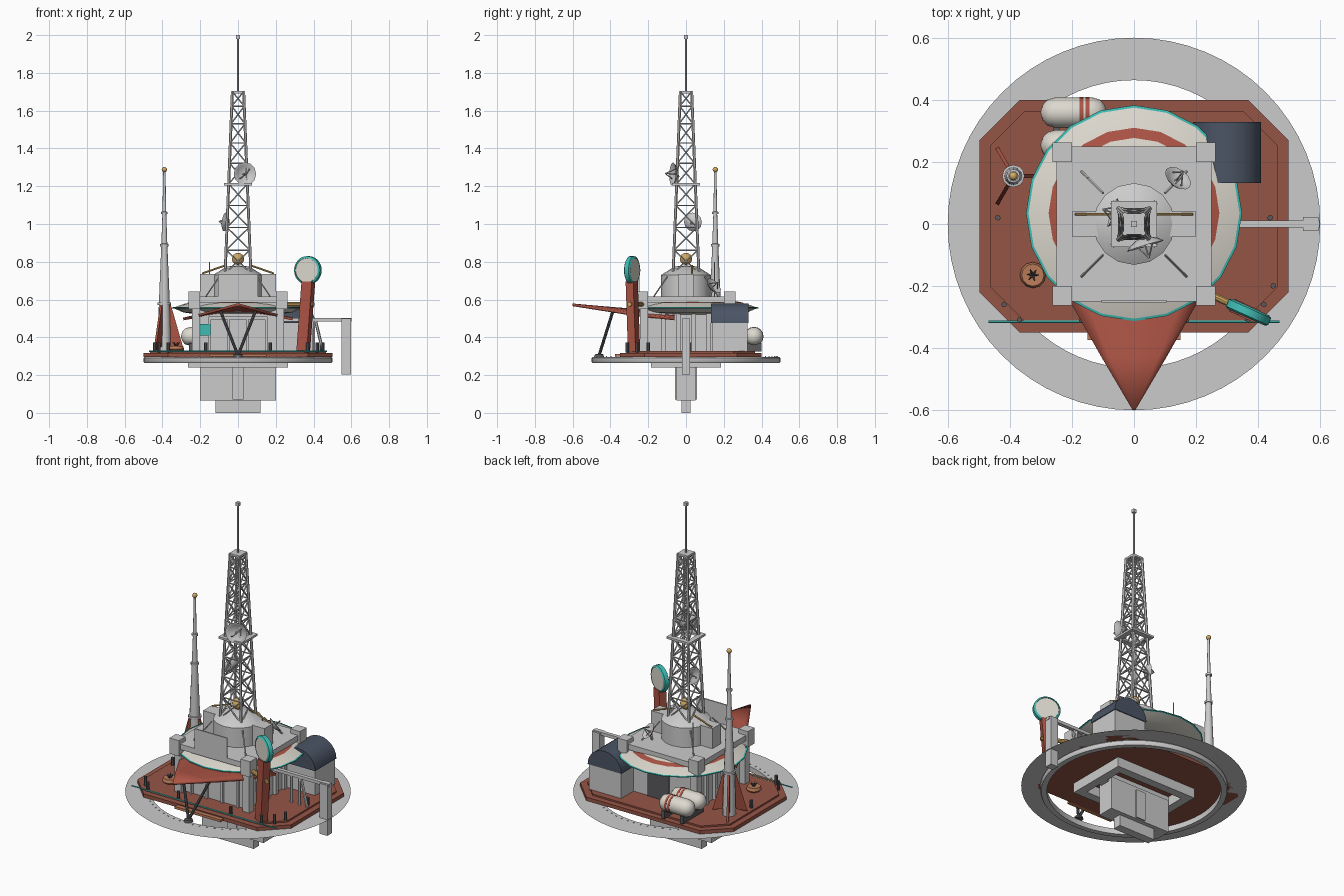
import bpy, bmesh, math
from mathutils import Vector, Matrix

if "Cube" in bpy.data.objects:
    bpy.data.objects.remove(bpy.data.objects["Cube"])

MATS = {}
COL = {'red': (.42, .09, .06, 1), 'deck': (.3, .09, .06, 1), 'cream': (.72, .69, .62, 1), 'teal': (.05, .5, .45, 1),
       'gold': (.65, .4, .12, 1), 'navy': (.07, .09, .13, 1), 'dark': (.1, .1, .11, 1), 'clay': (.5, .2, .1, 1)}

def finish(bm, name, col=None, smooth=False):
    bmesh.ops.recalc_face_normals(bm, faces=bm.faces)
    me = bpy.data.meshes.new(name)
    bm.to_mesh(me)
    bm.free()
    ob = bpy.data.objects.new(name, me)
    bpy.context.collection.objects.link(ob)
    if col:
        if col not in MATS:
            MATS[col] = bpy.data.materials.new(col)
            MATS[col].diffuse_color = COL[col]
        me.materials.append(MATS[col])
    if smooth:
        bpy.ops.object.select_all(action='DESELECT')
        ob.select_set(True)
        bpy.context.view_layer.objects.active = ob
        bpy.ops.object.shade_smooth_by_angle(angle=math.radians(40))
    return ob

def add_box(bm, x0, x1, y0, y1, z0, z1):
    m = Matrix.Translation(((x0+x1)/2, (y0+y1)/2, (z0+z1)/2)) @ Matrix.Diagonal((x1-x0, y1-y0, z1-z0, 1))
    bmesh.ops.create_cube(bm, size=1, matrix=m)

def boxes(name, lst, col=None):
    bm = bmesh.new()
    for b in lst:
        add_box(bm, *b)
    return finish(bm, name, col)

def rods(name, segs, r, col=None, n=6, r2=None):
    bm = bmesh.new()
    for a, b in segs:
        a, b = Vector(a), Vector(b)
        d = b - a
        m = Matrix.Translation((a+b)/2) @ d.to_track_quat('Z', 'Y').to_matrix().to_4x4()
        bmesh.ops.create_cone(bm, cap_ends=True, segments=n, radius1=r, radius2=r if r2 is None else r2,
                              depth=d.length, matrix=m)
    return finish(bm, name, col)

def lathe(name, prof, loc=(0, 0, 0), n=24, col=None, axis=(0, 0, 1), closed=False):
    # spin (radius, height) points about an axis
    bm = bmesh.new()
    rings = [[bm.verts.new((r*math.cos(2*math.pi*i/n), r*math.sin(2*math.pi*i/n), z)) for i in range(n)] for r, z in prof]
    for a, b in zip(rings, rings[1:] + (rings[:1] if closed else [])):
        for i in range(n):
            bm.faces.new((a[i], a[(i+1) % n], b[(i+1) % n], b[i]))
    bmesh.ops.remove_doubles(bm, verts=bm.verts, dist=1e-5)
    bm.transform(Matrix.Translation(loc) @ Vector(axis).to_track_quat('Z', 'Y').to_matrix().to_4x4())
    return finish(bm, name, col, True)

def ball(name, loc, r, col=None):
    prof = [(r*math.sin(math.pi*i/8), -r*math.cos(math.pi*i/8)) for i in range(9)]
    return lathe(name, prof, loc, 12, col)

def prism(name, pts, z0, z1, col):
    bm = bmesh.new()
    f = bm.faces.new([bm.verts.new((x, y, z0)) for x, y in pts])
    for v in bmesh.ops.extrude_face_region(bm, geom=[f])['geom']:
        if isinstance(v, bmesh.types.BMVert):
            v.co.z = z1
    return finish(bm, name, col)

# Round base: thin skirt, hollow ring, rivets
lathe('base_skirt', [(.49, .297), (.602, .297)], n=64)
lathe('base_ring', [(.465, .265), (.495, .265), (.5, .272), (.5, .29), (.493, .297), (.465, .297)], n=64, closed=True)
bm = bmesh.new()
for i in range(72):
    a = 2*math.pi*i/72
    x, y = .485*math.cos(a), .485*math.sin(a)
    add_box(bm, x-.003, x+.003, y-.003, y+.003, .296, .3)
finish(bm, 'base_rivets')

# Octagonal deck with raised kerb line
def octo(d):
    x, y0, y1, c = .5-d, -.35+d, .4-d, .13-d*.5
    return [(-x, y0+c), (-x+c, y0), (x-c, y0), (x, y0+c), (x, y1-c), (x-c, y1), (-x+c, y1), (-x, y1-c)]
prism('deck', octo(0), .297, .318, 'deck')
prism('deck_floor', octo(.035), .31, .327, 'deck')
rods('neon_strip', [((-.47, -.316, .326), (.47, -.316, .326))], .004, 'teal')
boxes('front_step', [(-.15, .15, -.375, -.345, .298, .312)], 'clay')

# Keel and frame under the base
boxes('keel', [(-.2, .2, -.05, .05, .065, .26), (-.12, .12, -.025, .025, 0, .07), (-.03, .03, -.058, .058, .07, .24)])
boxes('keel_frame', [(-.265, .265, s-.025, s+.025, .24, .3) for s in (-.16, .16)] +
      [(s-.025, s+.025, -.16, .16, .24, .3) for s in (-.24, .24)] + [(-.24, .24, -.03, .03, .24, .3)])

# Main building
boxes('building_body', [(-.21, .21, -.21, .21, .32, .6)])
boxes('roof_slab', [(-.25, .25, -.25, .25, .585, .617)])
boxes('corner_posts', [(x-.031, x+.031, y-.031, y+.031, z0, z1) for x in (-.232, .232) for y in (-.232, .232)
      for z0, z1 in ((.55, .642),)] + [(x-.022, x+.022, y-.022, y+.022, .32, .56) for x in (-.222, .222) for y in (-.222, .222)])
boxes('front_frames', [(x-.006, x+.006, -.225, -.2, .325, .51) for x in (-.15, -.05, .05, .15)] + [(-.156, .156, -.225, -.2, .495, .51)])
boxes('front_window', [(-.205, -.145, -.23, -.205, .41, .47)], 'teal')
boxes('rear_door', [(-.04, .1, .2, .216, .327, .5)], 'dark')
boxes('side_ribs', [(s*.215-.012, s*.215+.012, y-.012, y+.012, .325, .53) for s in (-1, 1) for y in (-.12, -.04, .04, .12)])

# Saucer brim
C = (0, .035, 0)
lathe('saucer_brim', [(.15, .6), (.22, .592), (.29, .576), (.345, .556), (.29, .532), (.22, .522), (.15, .52)], C, 20, 'cream', closed=True)
lathe('brim_stripe', [(.243, .5885), (.276, .581)], C, 20, 'red')
lathe('brim_neon', [(.341, .552), (.349, .554), (.349, .558), (.341, .56)], C, 20, 'teal', closed=True)

# Pointed entrance awning with arched section
bm = bmesh.new()
rows = []
for y, w, z, sag in ((-.6, .004, .572, 0), (-.43, .104, .557, .012), (-.26, .2, .543, .025), (-.06, .29, .527, .03)):
    rows.append([bm.verts.new((w*s/4, y, z-sag*(s/4)**2)) for s in range(-4, 5)])
for a, b in zip(rows, rows[1:]):
    for i in range(8):
        bm.faces.new((a[i], a[i+1], b[i+1], b[i]))
aw = finish(bm, 'entrance_awning', 'red', True)
m = aw.modifiers.new('thick', 'SOLIDIFY')
m.thickness, m.offset = .014, 0
rods('awning_struts', [((0, -.46, .305), (s*.095, -.385, .545)) for s in (-1, 1)], .008, 'dark', 8)
lathe('strut_foot', [(0, .297), (.026, .297), (.022, .31), (0, .314)], (0, -.46, 0), 12, 'dark')

# Roof: drum, cone, plant boxes, screen
lathe('roof_drum', [(0, .61), (.132, .61), (.132, .73), (.06, .775), (0, .78)], n=16)
boxes('roof_boxes', [(-.2, -.1, -.04, .04, .615, .735), (.1, .2, -.04, .04, .615, .735)])
boxes('roof_screen', [(-.105, .105, -.254, -.246, .615, .735)])
rods('roof_pipes', [((s*.07, .032, .78), (s*.19, .032, .738)) for s in (-1, 1)], .005, 'gold')
rods('roof_stays', [((x*.1, y*.1, .72), (x*.17, y*.17, .617)) for x in (-1, 1) for y in (-1, 1)], .004)
rods('roof_whip', [((-.15, .15, .615), (-.15, .15, .8))], .003)
ball('beacon_globe', (0, 0, .815), .032, 'gold')

# Lattice tower
def half(z):
    return .068 - .038*(z-.74)/.96
Z = [.74 + .96*(1-(1-i/9)**1.15) for i in range(10)]
Q = [(-1, -1), (1, -1), (1, 1), (-1, 1)]
pt = lambda q, z: (q[0]*half(z), q[1]*half(z), z)
rods('tower_legs', [(pt(q, .72), pt(q, 1.7)) for q in Q], .008)
br = []
for z0, z1 in zip(Z, Z[1:]):
    for i in range(4):
        a, b = Q[i], Q[(i+1) % 4]
        br += [(pt(a, z0), pt(b, z1)), (pt(b, z0), pt(a, z1)), (pt(a, z1), pt(b, z1))]
rods('tower_braces', br, .004, n=5)
boxes('tower_platform', [(-.075, .075, s*.06-.015, s*.06+.015, 1.205, 1.217) for s in (-1, 1)] +
      [(s*.06-.015, s*.06+.015, -.05, .05, 1.205, 1.217) for s in (-1, 1)])
boxes('tower_cap', [(-.034, .034, -.034, .034, 1.692, 1.704)])
rods('mast', [((0, 0, 1.7), (0, 0, 1.99))], .005, n=8)
boxes('mast_tip', [(-.01, .01, -.01, .01, 1.98, 2.0)])

# Dishes, each with a feed and a mount
def dish(name, loc, r, d, mount):
    d, loc = Vector(d).normalized(), Vector(loc)
    lathe(name, [(0, -.35*r), (.4*r, -.29*r), (.75*r, -.12*r), (r, .1*r), (.95*r, .1*r), (.7*r, -.07*r), (0, -.27*r)], loc, 12, None, d)
    e = loc + d*r*.75
    side = d.orthogonal().normalized()*r*.6
    rods(name+'_feed', [(loc-d*.2*r, e)] + [(loc+s*side, e) for s in (-1, 1)], .003)
    rods(name+'_mount', [(loc-d*.25*r, mount)], .007)
dish('upper_dish', (.035, -.065, 1.265), .062, (.3, -1, .05), (.02, -.04, 1.25))
dish('lower_dish', (-.065, .035, 1.01), .05, (-1, .35, .1), (-.045, .03, 1.0))
dish('roof_dish', (.14, .145, .67), .048, (.45, .6, .55), (.13, .13, .617))

# Rocket spire on the left
R = Vector((-.39, .155, 0))
lathe('spire', [(0, .325), (.036, .325), (.032, .5), (.024, .7), (.016, .89), (.01, 1.06), (.006, 1.28), (0, 1.28)], R, 12)
for z, r in ((.58, .036), (.89, .022), (1.06, .017)):
    lathe('spire_collar', [(0, z-.008), (r, z-.008), (r, z+.004), (0, z+.01)], R, 12)
ball('spire_ball', R+Vector((0, 0, 1.288)), .014, 'gold')
for k in range(3):
    fin = boxes('spire_fin', [(0, 1, -.006, .006, 0, 1)], 'red')
    for v in fin.data.vertices:
        x, z = v.co.x > .5, v.co.z > .5
        v.co.x, v.co.z = ((.035, .57) if x else (.015, .58)) if z else ((.105, .327) if x else (.015, .36))
    fin.location, fin.rotation_euler.z = R, k*2*math.pi/3

# Rear fuel tanks
for y in (.36, .255):
    lathe('fuel_tank', [(0, -.108), (.025, -.1), (.042, -.085), (.049, -.06), (.049, .06), (.042, .085), (.025, .1), (0, .108)],
          (-.195, y, .405), 16, 'cream', (1, 0, 0))
    for x in (-.17, -.15):
        lathe('tank_band', [(.049, -.006), (.0505, -.006), (.0505, .006), (.049, .006)], (x, y, .405), 16, 'red', (1, 0, 0))
boxes('tank_cradles', [(x-.01, x+.01, .21, .4, .325, .37) for x in (-.25, -.13)], 'dark')

# Arched shed at back right
boxes('shed_walls', [(.195, .405, .14, .325, .325, .475)])
bm = bmesh.new()
f = bm.faces.new([bm.verts.new((.3+.11*math.cos(math.pi*i/12), .132, .475+.105*math.sin(math.pi*i/12))) for i in range(13)])
ex = bmesh.ops.extrude_face_region(bm, geom=[f])['geom']
bmesh.ops.translate(bm, verts=[v for v in ex if isinstance(v, bmesh.types.BMVert)], vec=(0, .198, 0))
finish(bm, 'shed_roof', 'navy', True)

# Round sign on a leaning pylon
n = Vector((-.41, -.91, 0))
S = Vector((.37, -.285, .755))
lathe('sign_disc', [(0, -.016), (.064, -.016), (.066, -.012), (.066, .012), (.064, .016), (0, .016)], S, 24, 'cream', n)
lathe('sign_rim', [(.065, -.018), (.075, -.012), (.075, .012), (.065, .018)], S, 24, 'teal', n, closed=True)
post = boxes('sign_pylon', [(-.03, .03, -.022, .022, 0, .37)], 'red')
for v in post.data.vertices:
    if v.co.z > .1:
        v.co.x += .03
post.rotation_euler.z = math.atan2(-.41, .91)
post.location = (.345, -.275, .325)
rods('sign_bar', [((.23, -.22, .575), (.4, -.3, .575))], .012, 'gold', 10)

# Right-hand boarding arm
boxes('side_arm', [(.2, .6, -.011, .011, .485, .503), (.547, .597, -.022, .022, .203, .5)])
rods('arm_supports', [((.4, 0, .325), (.4, 0, .49)), ((.35, 0, .325), (.35, 0, .49)), ((.45, 0, .325), (.41, 0, .49))], .008)

# Planter and deck bollards
P = (-.327, -.165, 0)
lathe('planter', [(0, .326), (.03, .326), (.042, .338), (.036, .355), (0, .352)], P, 12, 'clay')
rods('plant_leaves', [((P[0], P[1], .35), (P[0]+.02*math.cos(k), P[1]+.02*math.sin(k), .375)) for k in range(6)], .005, 'dark', 4, .001)
rods('bollards', [((x, y, .32), (x, y, .372)) for x, y in ((-.44, .02), (.44, .02), (-.42, -.26), (.42, -.26), (-.17, -.31), (.17, -.31), (.37, -.31),
     (-.37, -.31), (.45, -.2))], .009, 'dark', 8)

for m in bpy.data.materials:
    if m.users and not m.is_grease_pencil:
        m.use_nodes = True
        m.node_tree.nodes["Principled BSDF"].inputs["Base Color"].default_value = m.diffuse_color
